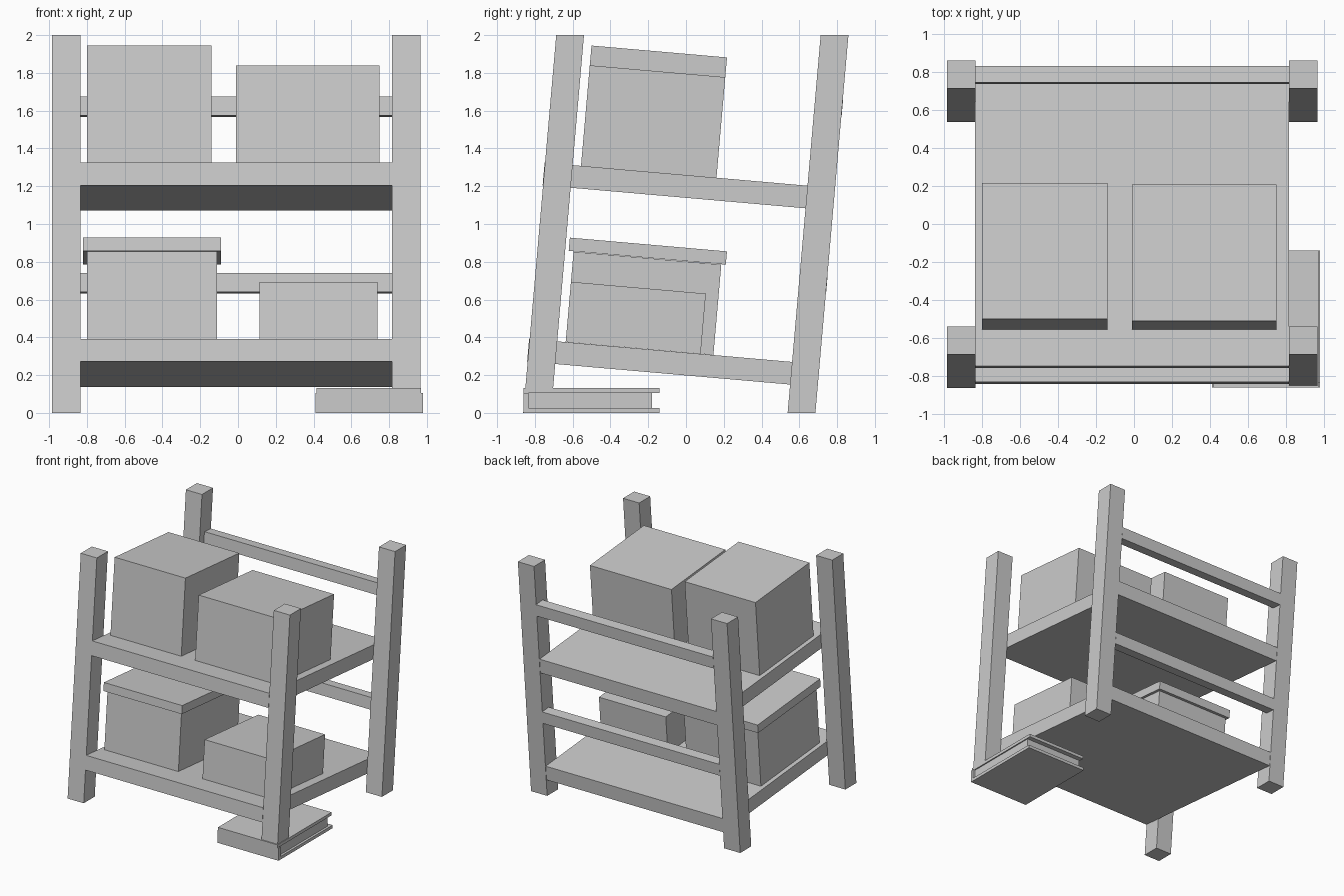
import bpy, bmesh, math
from mathutils import Matrix, Vector

if "Cube" in bpy.data.objects:
    bpy.data.objects.remove(bpy.data.objects["Cube"])

TILT = math.radians(5)
LEAN = math.tan(TILT)


def add_box(name, lo, hi, place=None, shear=0.0):
    """Box between two corners; optionally sheared in y by height, then placed."""
    bm = bmesh.new()
    bmesh.ops.create_cube(bm, size=1)
    for v in bm.verts:
        v.co = Vector([(a + b) / 2 + c * (b - a) for a, b, c in zip(lo, hi, v.co)])
        v.co.y += shear * v.co.z
    if place:
        bm.transform(place)
    mesh = bpy.data.meshes.new(name)
    bm.to_mesh(mesh)
    bm.free()
    obj = bpy.data.objects.new(name, mesh)
    bpy.context.collection.objects.link(obj)
    return obj


def tilted(name, x0, x1, y, z, depth, height):
    """Box leaning with the rack; (y, z) is its lower front edge."""
    place = Matrix.Translation((0, y, z)) @ Matrix.Rotation(-TILT, 4, 'X')
    return add_box(name, (x0, 0, 0), (x1, depth, height), place)


# Leaning posts with level ends; the front right one stands on the book
for side, x in (("left", -0.985), ("right", 0.815)):
    for end, y in (("front", -0.862), ("back", 0.538)):
        z0 = 0.13 if (side, end) == ("right", "front") else 0
        add_box(f"{end}_{side}_post", (x, y, z0), (x + 0.15, y + 0.147, 2), shear=LEAN)

# Shelves and back rails between the posts
for level, y, z in (("lower", -0.841, 0.272), ("upper", -0.759, 1.205)):
    tilted(level + "_shelf", -0.836, 0.816, y, z, 1.54, 0.12)
for level, y, z in (("lower", 0.655, 0.64), ("upper", 0.737, 1.575)):
    tilted(level + "_back_rail", -0.836, 0.816, y, z, 0.087, 0.10)

# Boxes on the shelves
tilted("upper_left_box", -0.80, -0.14, -0.556, 1.307, 0.72, 0.64)
tilted("upper_right_box", -0.01, 0.75, -0.556, 1.307, 0.72, 0.535)
tilted("lower_left_box", -0.80, -0.11, -0.637, 0.375, 0.785, 0.48)
tilted("lower_left_box_lid", -0.82, -0.09, -0.621, 0.858, 0.835, 0.07)
tilted("lower_right_box", 0.115, 0.738, -0.637, 0.375, 0.717, 0.32)

# Book under the front right post
add_box("book_bottom_cover", (0.41, -0.86, 0), (0.98, -0.14, 0.026))
add_box("book_top_cover", (0.415, -0.86, 0.105), (0.97, -0.14, 0.131))
add_box("book_spine", (0.41, -0.86, 0), (0.98, -0.835, 0.105))
add_box("book_pages", (0.425, -0.84, 0.02), (0.96, -0.18, 0.11))
